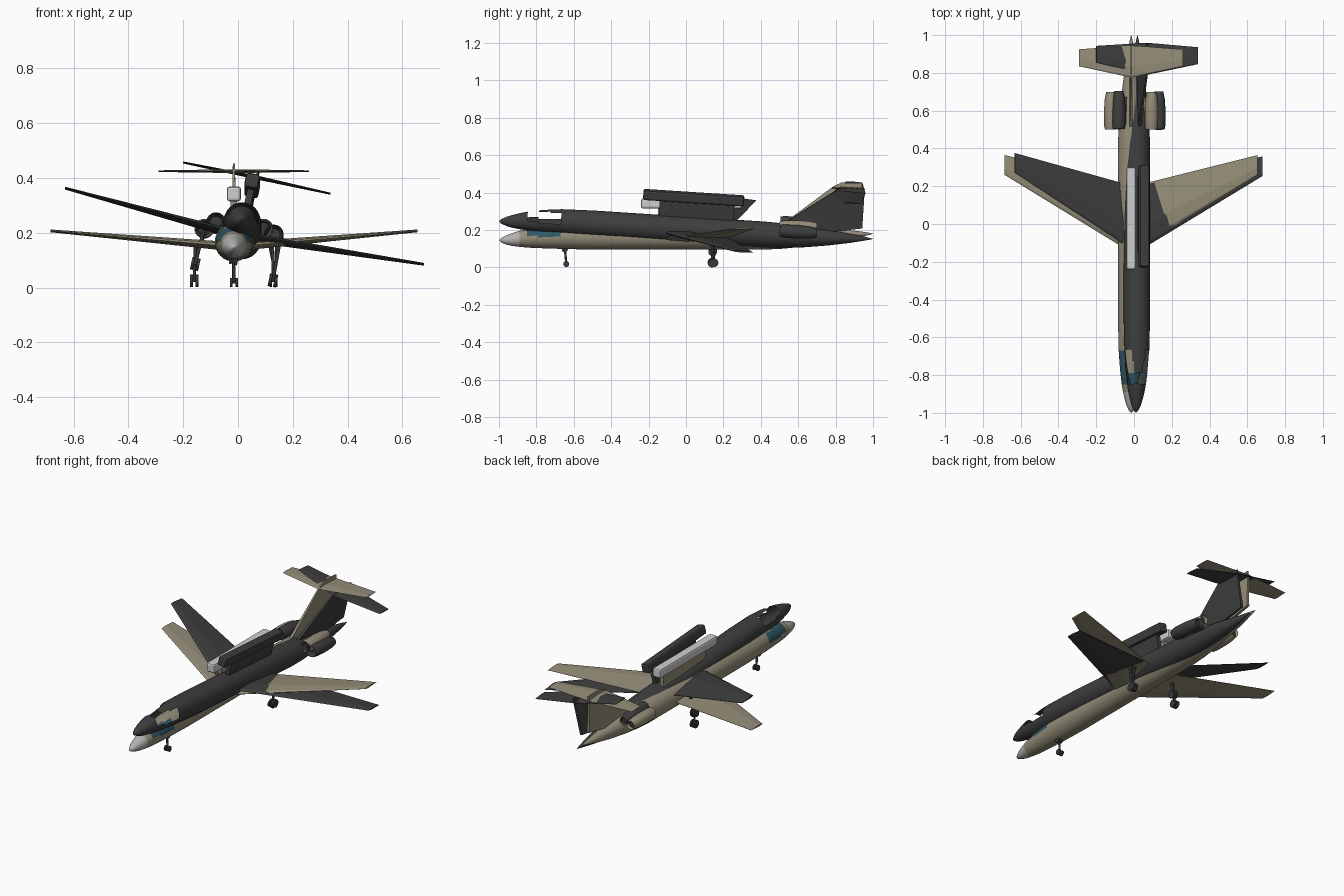
import bpy, bmesh, math
from mathutils import Matrix, Vector

if "Cube" in bpy.data.objects:
    bpy.data.objects.remove(bpy.data.objects["Cube"])


def material(name, rgb):
    m = bpy.data.materials.new(name)
    m.diffuse_color = (*rgb, 1)
    m.use_nodes = True
    m.node_tree.nodes["Principled BSDF"].inputs["Base Color"].default_value = m.diffuse_color
    return m


TAN = material("tan_paint", (0.30, 0.27, 0.19))
DARK = material("dark_grey_paint", (0.048, 0.048, 0.048))
GREY = material("nose_grey", (0.45, 0.45, 0.44))
PALE = material("pale_grey", (0.62, 0.62, 0.62))
TEAL = material("teal_glass", (0.03, 0.10, 0.14))
RUBBER = material("gear_dark", (0.04, 0.042, 0.042))


def finish(name, bm, mats, M, smooth=None):
    bmesh.ops.recalc_face_normals(bm, faces=bm.faces)
    me = bpy.data.meshes.new(name)
    bm.to_mesh(me)
    bm.free()
    for m in mats:
        me.materials.append(m)
    ob = bpy.data.objects.new(name, me)
    ob.matrix_world = M
    bpy.context.collection.objects.link(ob)
    if smooth:
        bpy.ops.object.select_all(action='DESELECT')
        ob.select_set(True)
        bpy.context.view_layer.objects.active = ob
        bpy.ops.object.shade_smooth_by_angle(angle=math.radians(smooth))
    return ob


def loft(rings, cap=True):
    """Skin a list of equal-length point rings."""
    bm = bmesh.new()
    vs = [[bm.verts.new(p) for p in r] for r in rings]
    n = len(vs[0])
    for a, b in zip(vs, vs[1:]):
        for i in range(n):
            bm.faces.new((a[i], a[(i + 1) % n], b[(i + 1) % n], b[i]))
    if cap:
        bm.faces.new(vs[0])
        bm.faces.new(vs[-1])
    return bm


def circle(x, y, z, r, n=32):
    return [(x + r * math.cos(2 * math.pi * i / n), y,
             z + r * math.sin(2 * math.pi * i / n)) for i in range(n)]


# thin wing section: chord fraction, thickness fraction
FOIL = [(0, 0), (0.06, 0.28), (0.35, 0.5), (1, 0.04), (1, -0.04), (0.35, -0.5), (0.06, -0.28)]


def foil(x, le, te, z, t):
    return [(x, le + (te - le) * c, z + t * h) for c, h in FOIL]


def rod(bm, a, b, r, n=12):
    a, b = Vector(a), Vector(b)
    d = b - a
    M = Matrix.Translation((a + b) / 2) @ d.to_track_quat('Z', 'Y').to_matrix().to_4x4()
    bmesh.ops.create_cone(bm, cap_ends=True, segments=n, radius1=r, radius2=r,
                          depth=d.length, matrix=M)


def plane(tag, M, paint, nose, pod, glass):
    # fuselage: y, radius, centre height
    prof = [(-1, .001, -.02), (-.99, .011, -.02), (-.96, .025, -.018), (-.93, .034, -.016),
            (-.89, .043, -.012), (-.85, .050, -.009), (-.79, .057, -.005), (-.73, .062, -.002),
            (-.67, .066, 0), (-.5, .070, 0), (0, .070, 0), (.42, .070, 0), (.52, .066, .001),
            (.64, .056, .003), (.76, .042, .006), (.88, .024, .010), (.96, .010, .014), (1, .001, .015)]
    bm = loft([circle(0, y, z, r) for y, r, z in prof])
    windows = []
    for f in bm.faces:
        c = f.calc_center_median()
        if c.y < -.89:
            f.material_index = 1
        elif -.85 < c.y < -.67 and 0 < c.z < .052:
            f.material_index = 2
            windows.append(f)
    if glass is None:      # this airframe has open window holes
        bmesh.ops.delete(bm, geom=windows, context='FACES')
    finish(tag + "_fuselage", bm, [paint, nose, glass or paint], M, 40)

    # wings and tailplane
    bm = loft([foil(-.67, .26, .365, .042, .010), foil(-.05, -.12, .21, -.012, .032),
               foil(.05, -.12, .21, -.012, .032), foil(.67, .26, .365, .042, .010)])
    finish(tag + "_wings", bm, [paint], M)
    bm = loft([foil(-.275, .835, .925, .26, .006), foil(0, .775, .945, .26, .014),
               foil(.275, .835, .925, .26, .006)])
    finish(tag + "_tailplane", bm, [paint], M)

    # swept fin
    outline = [(.50, .055), (.79, .27), (.83, .288), (.94, .285), (.94, .07), (.75, .035)]
    bm = loft([[(x, y, z) for y, z in outline] for x in (-.009, .009)])
    for v in bm.verts:     # sharpen the leading and trailing edges
        if (v.co.y, v.co.z) != (0, 0):
            v.co.x *= .45 if v.co.z > .2 else .9
    finish(tag + "_fin", bm, [paint], M)

    # dorsal pod on a pylon
    bm = bmesh.new()
    bmesh.ops.create_cube(bm, size=1, matrix=Matrix.Translation((0, .03, .177)) @
                          Matrix.Diagonal((.052, .54, .054, 1)))
    bmesh.ops.bevel(bm, geom=bm.edges[:], offset=.01, segments=2, affect='EDGES', profile=.5)
    finish(tag + "_dorsal_pod", bm, [pod], M)
    bm = bmesh.new()
    bmesh.ops.create_cube(bm, size=1, matrix=Matrix.Translation((0, .05, .105)) @
                          Matrix.Diagonal((.024, .40, .10, 1)))
    finish(tag + "_pod_pylon", bm, [paint], M)

    # engines with dark intakes and stub pylons
    for side, s in (("left", -1), ("right", 1)):
        x, z = s * .108, .05
        bm = loft([circle(x, y, z, r, 24) for y, r in
                   ((.54, .022), (.505, .028), (.50, .031), (.52, .035), (.60, .036),
                    (.66, .032), (.70, .024), (.685, .018))])
        for f in bm.faces:
            c = f.calc_center_median()
            if len(f.verts) > 4 or (c.y < .53 and (c.xz - Vector((x, z))).length < .027):
                f.material_index = 1
        finish(f"{tag}_{side}_engine", bm, [paint, RUBBER], M, 40)
        bm = bmesh.new()
        bmesh.ops.create_cube(bm, size=1, matrix=Matrix.Translation((s * .062, .60, .038)) @
                              Matrix.Diagonal((.06, .14, .014, 1)))
        finish(f"{tag}_{side}_engine_pylon", bm, [paint], M)

    # landing gear: twin wheels, axle and strut
    for name, x, y, r, top in (("nose", 0, -.64, .016, -.06), ("left_main", -.145, .15, .023, -.01),
                               ("right_main", .145, .15, .023, -.01)):
        bm = bmesh.new()
        z = -.163 + r
        for dx in (-.010, .010):
            rod(bm, (x + dx - .005, y, z), (x + dx + .005, y, z), r, 16)
        rod(bm, (x - .012, y, z), (x + .012, y, z), .004)
        rod(bm, (x, y, z), (x * .97, y - .008, top), .006)
        if x:
            rod(bm, (x, y, -.085), (x * .9, y, top), .005)
        finish(f"{tag}_{name}_gear", bm, [RUBBER], M, 40)


# level tan aircraft, and a second dark one rolled and pitched through it
plane("tan", Matrix.Translation((-.015, 0, .165)), TAN, GREY, PALE, TEAL)
tilt = Matrix.Rotation(math.radians(-3.7), 4, 'X') @ Matrix.Rotation(math.radians(12), 4, 'Y')
plane("dark", Matrix.Translation((.015, 0, .202)) @ tilt, DARK, DARK, DARK, None)
